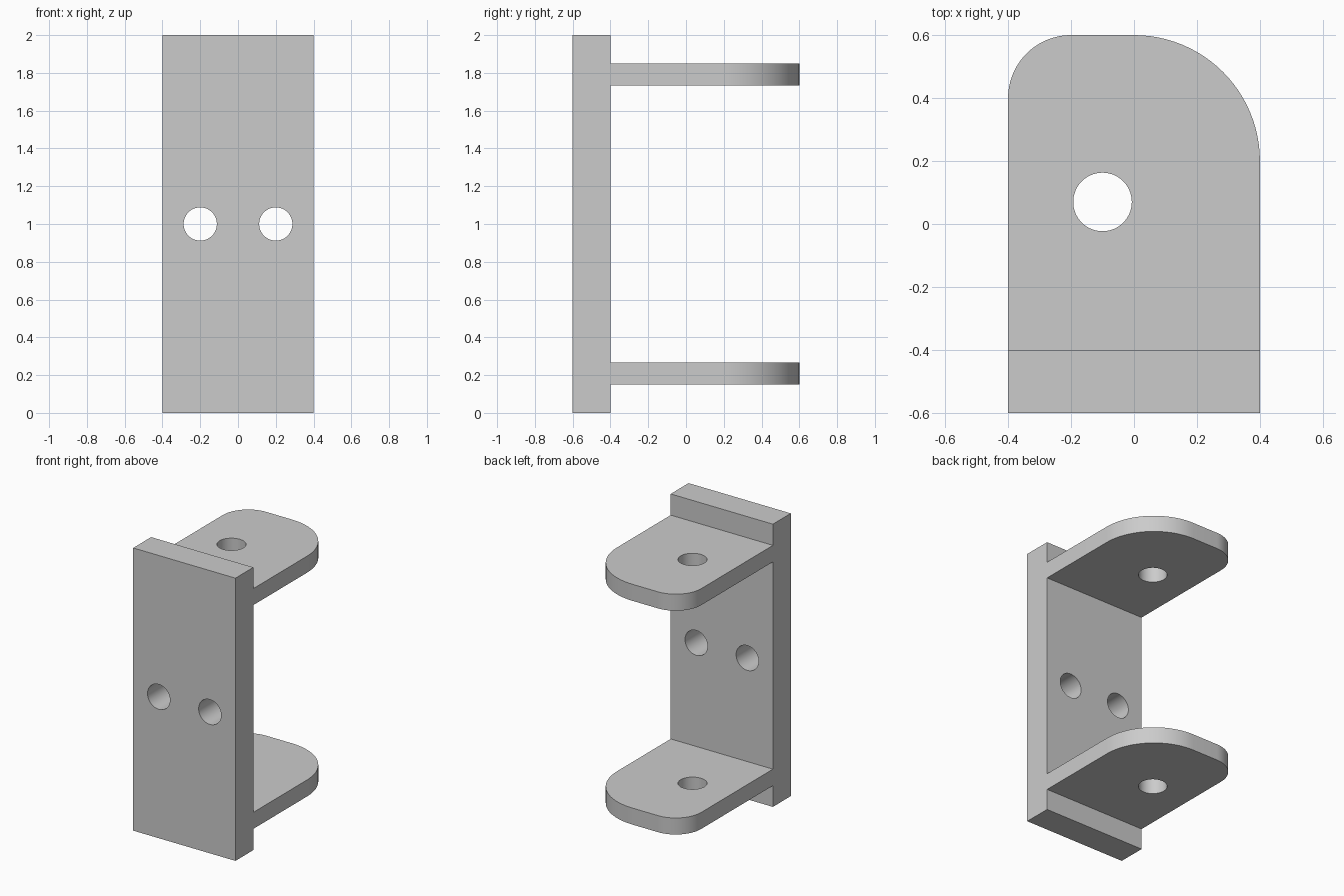
import bpy, bmesh, math
from mathutils import Matrix, Vector

if "Cube" in bpy.data.objects:
    bpy.data.objects.remove(bpy.data.objects["Cube"], do_unlink=True)

grey = bpy.data.materials.new("plain grey")
grey.use_nodes = True
colour = (0.6, 0.6, 0.6, 1)
grey.diffuse_color = colour
grey.node_tree.nodes["Principled BSDF"].inputs["Base Color"].default_value = colour


def add_object(name, bm):
    bmesh.ops.recalc_face_normals(bm, faces=bm.faces)
    mesh = bpy.data.meshes.new(name)
    bm.to_mesh(mesh)
    bm.free()
    mesh.materials.append(grey)
    obj = bpy.data.objects.new(name, mesh)
    bpy.context.collection.objects.link(obj)
    return obj


def prism(name, outline, z0, z1):
    bm = bmesh.new()
    face = bm.faces.new([bm.verts.new((x, y, z0)) for x, y in outline])
    top = bmesh.ops.extrude_face_region(bm, geom=[face])["geom"]
    verts = [v for v in top if isinstance(v, bmesh.types.BMVert)]
    bmesh.ops.translate(bm, vec=(0, 0, z1 - z0), verts=verts)
    return add_object(name, bm)


def cylinder(name, centre, radius, depth, axis):
    bm = bmesh.new()
    turn = Vector((0, 0, 1)).rotation_difference(Vector(axis)).to_matrix().to_4x4()
    bmesh.ops.create_cone(bm, cap_ends=True, segments=64, radius1=radius,
                          radius2=radius, depth=depth,
                          matrix=Matrix.Translation(centre) @ turn)
    return add_object(name, bm)


def arc(cx, cy, radius, start, steps=24):
    angles = [math.radians(start + 90 * i / steps) for i in range(steps + 1)]
    return [(cx + radius * math.cos(a), cy + radius * math.sin(a)) for a in angles]


def combine(target, other, operation):
    mod = target.modifiers.new(operation.lower(), "BOOLEAN")
    mod.operation, mod.object, mod.solver = operation, other, "EXACT"
    bpy.context.view_layer.objects.active = target
    bpy.ops.object.modifier_apply(modifier=mod.name)
    bpy.data.objects.remove(other, do_unlink=True)


# Upright mounting plate
W = 0.4
bracket = prism("bracket", [(-W, -0.6), (W, -0.6), (W, -0.4), (-W, -0.4)], 0, 2)

# Two arms with one large and one small rounded corner, rooted in the plate
arm_outline = [(-W, -0.5), (W, -0.5)] + arc(0, 0.2, 0.4, 0) + arc(-0.2, 0.4, 0.2, 90)
for z0, z1 in ((0.15, 0.267), (1.733, 1.85)):
    combine(bracket, prism("arm", arm_outline, z0, z1), "UNION")

# Pin hole through both arms
combine(bracket, cylinder("pin_cutter", (-0.1, 0.07, 1), 0.093, 3, (0, 0, 1)), "DIFFERENCE")

# Pair of screw holes through the plate
for x in (-0.2, 0.2):
    combine(bracket, cylinder("screw_cutter", (x, -0.5, 1), 0.088, 0.6, (0, 1, 0)), "DIFFERENCE")

# Smooth rounded corners and bores, sharp edges elsewhere
bpy.ops.object.select_all(action="DESELECT")
bracket.select_set(True)
bpy.context.view_layer.objects.active = bracket
bpy.ops.object.shade_smooth_by_angle(angle=math.radians(30))
